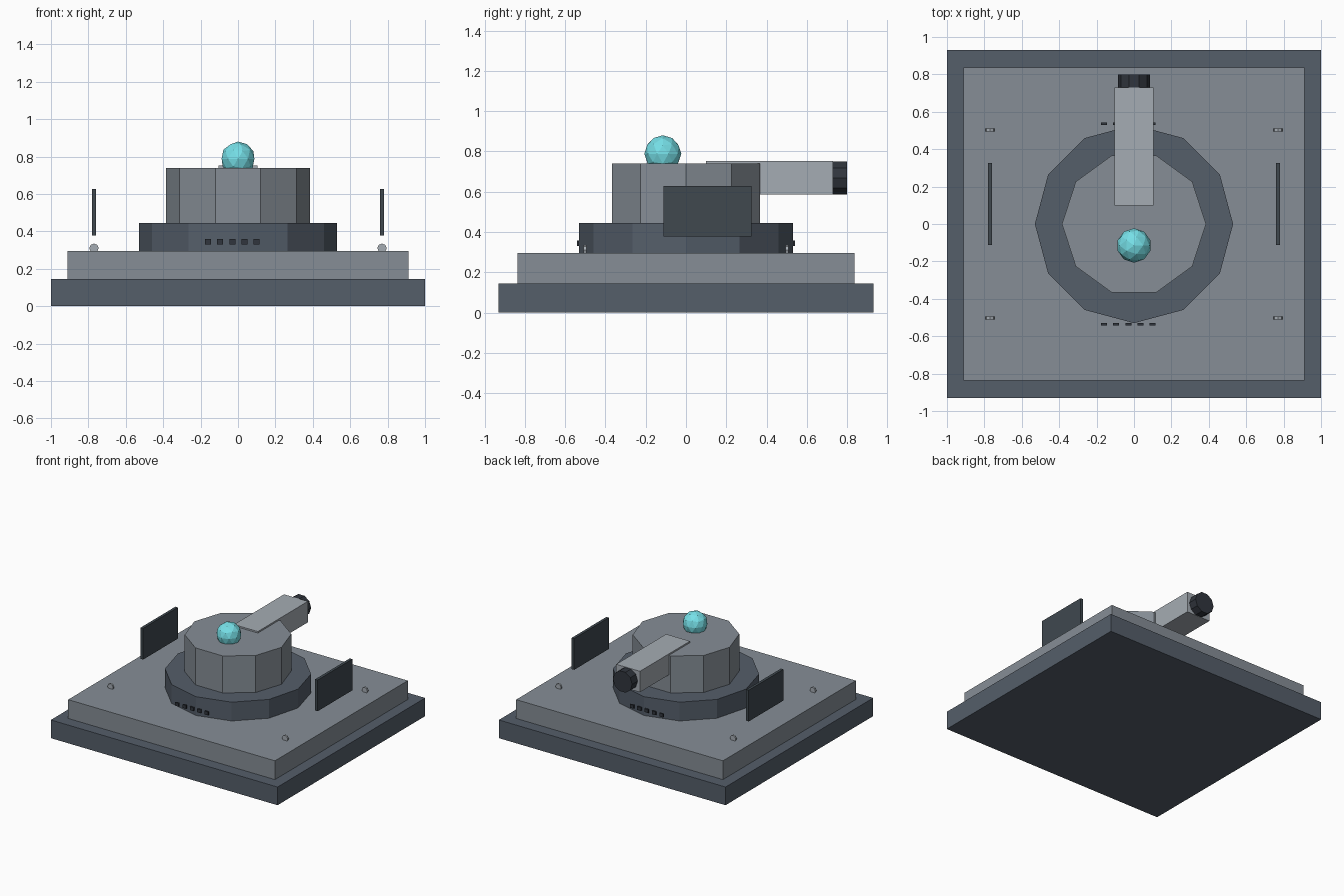
import bpy
from math import pi

if "Cube" in bpy.data.objects:
    bpy.data.objects.remove(bpy.data.objects["Cube"])


def make_mat(name, rgb):
    m = bpy.data.materials.new(name)
    m.diffuse_color = (*rgb, 1)
    m.use_nodes = True
    m.node_tree.nodes["Principled BSDF"].inputs["Base Color"].default_value = m.diffuse_color
    return m


DARK = make_mat("dark_slate", (0.09, 0.112, 0.144))
MID = make_mat("mid_grey", (0.238, 0.27, 0.305))
LIGHT = make_mat("light_grey", (0.376, 0.413, 0.451))
PANEL = make_mat("panel_grey", (0.05, 0.065, 0.078))
BLACK = make_mat("near_black", (0.03, 0.036, 0.047))
CYAN = make_mat("cyan", (0.18, 0.74, 0.80))


def finish(name, mat):
    ob = bpy.context.object
    ob.name = name
    ob.data.materials.append(mat)
    return ob


def box(name, mat, x0, x1, y0, y1, z0, z1):
    bpy.ops.mesh.primitive_cube_add(
        size=1, location=((x0 + x1) / 2, (y0 + y1) / 2, (z0 + z1) / 2))
    ob = finish(name, mat)
    ob.scale = (x1 - x0, y1 - y0, z1 - z0)
    return ob


def prism(name, mat, sides, radius, depth, loc, axis="z"):
    """Flat-sided cylinder with a corner on +x."""
    bpy.ops.mesh.primitive_cylinder_add(vertices=sides, radius=radius, depth=depth)
    ob = finish(name, mat)
    # primitive starts with a corner on +y: turn it to +x in the mesh
    c = ob.data
    for v in c.vertices:
        x, y, z = v.co
        v.co = (y, -x, z)
    ob.location = loc
    if axis == "y":
        ob.rotation_euler = (pi / 2, 0, 0)
    return ob


# stepped base
box("base_plate", DARK, -1, 1, -0.93, 0.93, 0, 0.145)
box("deck", MID, -0.912, 0.912, -0.837, 0.837, 0.145, 0.295)

# turntable ring and turret
prism("turntable_ring", DARK, 12, 0.53, 0.15, (0, 0, 0.37))
prism("turret", MID, 10, 0.385, 0.295, (0, 0, 0.5925))

# barrel and muzzle
box("barrel", LIGHT, -0.105, 0.105, 0.10, 0.73, 0.585, 0.752)
prism("muzzle", BLACK, 10, 0.085, 0.10, (0, 0.75, 0.668), "y")

# glowing sensor ball
bpy.ops.mesh.primitive_ico_sphere_add(subdivisions=2, radius=0.092,
                                      location=(0, -0.115, 0.788))
finish("sensor_ball", CYAN)

# side panels and deck bolts
for sx in (-1, 1):
    cx = sx * 0.77
    box("side_panel", PANEL, cx - 0.011, cx + 0.011, -0.112, 0.325, 0.378, 0.627)
    for sy in (-1, 1):
        prism("deck_bolt", LIGHT, 8, 0.025, 0.015, (cx, sy * 0.502, 0.31), "y")

# rows of vents, front and back
for sy in (-1, 1):
    for i in range(5):
        x = -0.16 + i * 0.065
        y = sy * 0.536
        box("vent", BLACK, x - 0.016, x + 0.016, y - 0.006, y + 0.006, 0.331, 0.358)
